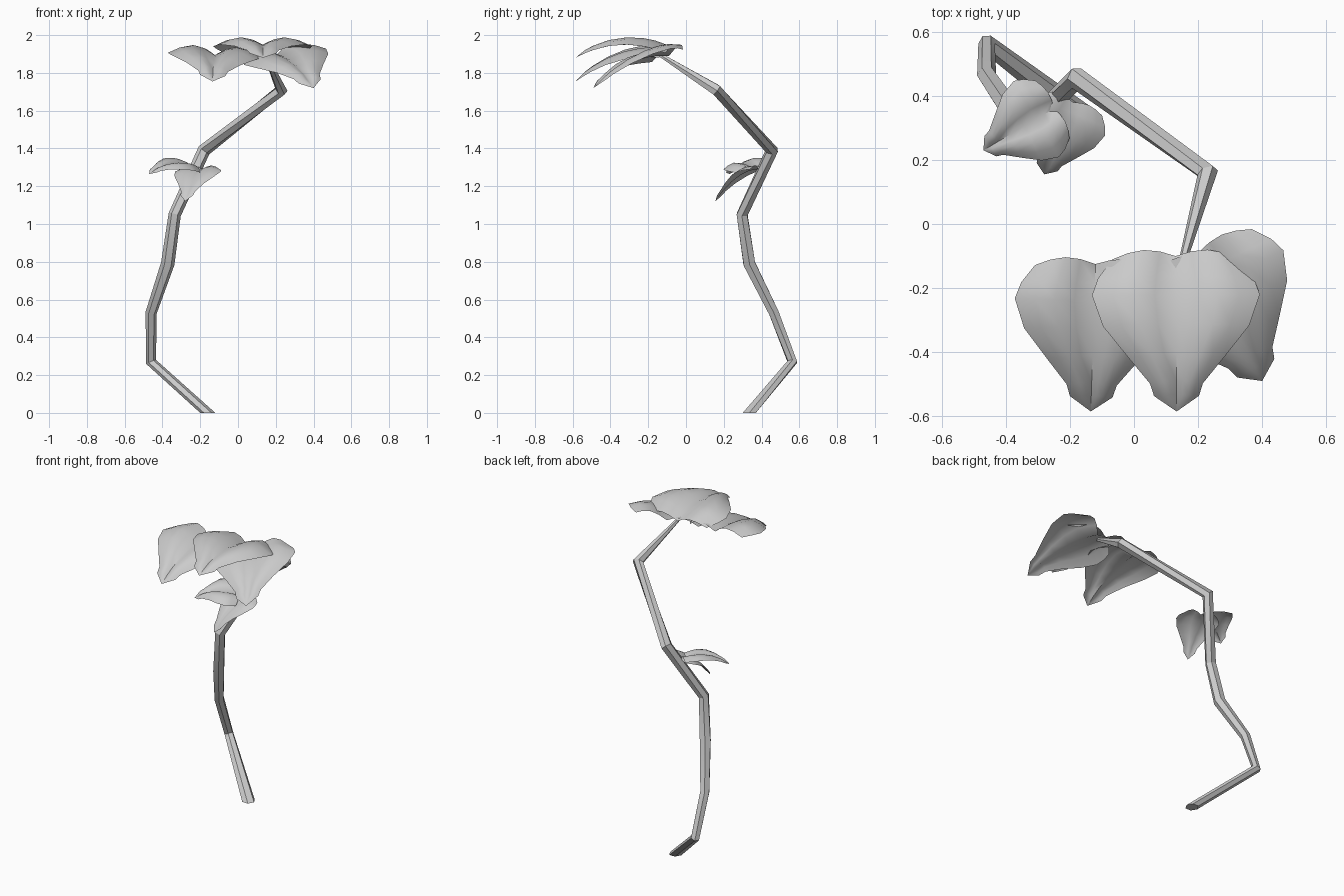
import bpy, bmesh, math
from mathutils import Vector

if "Cube" in bpy.data.objects:
    bpy.data.objects.remove(bpy.data.objects["Cube"])


def finish(name, bm, angle):
    bmesh.ops.remove_doubles(bm, verts=bm.verts, dist=0.0005)
    bmesh.ops.recalc_face_normals(bm, faces=bm.faces)
    mesh = bpy.data.meshes.new(name)
    bm.to_mesh(mesh)
    bm.free()
    ob = bpy.data.objects.new(name, mesh)
    bpy.context.collection.objects.link(ob)
    bpy.ops.object.select_all(action='DESELECT')
    ob.select_set(True)
    bpy.context.view_layer.objects.active = ob
    bpy.ops.object.shade_smooth_by_angle(angle=math.radians(angle))


def tube(name, path, sides=6):
    """Low-poly tube through (x, y, z, radius) points."""
    pts = [Vector(p[:3]) for p in path]
    bm = bmesh.new()
    rings = []
    for i, p in enumerate(pts):
        if i == 0:
            t = Vector((0, 0, 1))            # flat foot on the ground
        elif i == len(pts) - 1:
            t = (p - pts[i - 1]).normalized()
        else:
            t = ((p - pts[i - 1]).normalized() + (pts[i + 1] - p).normalized()).normalized()
        a = Vector((1, 0, 0))
        a = (a - t * a.dot(t)).normalized()
        b = t.cross(a)
        r = path[i][3]
        rings.append([bm.verts.new(p + r * (math.cos(k * math.tau / sides) * a
                                            + math.sin(k * math.tau / sides) * b))
                      for k in range(sides)])
    for r0, r1 in zip(rings, rings[1:]):
        for k in range(sides):
            n = (k + 1) % sides
            bm.faces.new((r0[k], r0[n], r1[n], r1[k]))
    bm.faces.new(rings[0])
    bm.faces.new(rings[-1])
    finish(name, bm, 25)


# heart-shaped outline: (midrib v, edge half width, edge v), in leaf lengths
ROWS = [(0, .41, .02), (.13, .5, .14), (.25, .54, .25), (.42, .47, .45),
        (.62, .31, .65), (.8, .17, .82), (.89, .145, .9), (1, .0, 1)]
COLS = 4


def leaf(name, base, tip, slope, arch, fold):
    """Arched leaf with a sunken midrib; slope tilts it sideways."""
    base, tip = Vector(base), Vector(tip)
    axis = tip - base
    length = axis.xy.length
    side = Vector((-axis.y, axis.x, 0)).normalized() * length
    side.z = slope * length
    up = Vector((0, 0, 1))
    bm = bmesh.new()
    grid = []
    for vm, ue, ve in ROWS:
        row = []
        for c in range(-COLS, COLS + 1):
            t = abs(c) / COLS
            bump = math.sin(math.pi * t)
            v = vm + (ve - vm) * t - (.05 * bump if vm == 0 else 0)
            h = arch * 4 * v * (1 - v) + fold * bump * (1 - vm)**.5
            row.append(bm.verts.new(base + axis * v + side * (ue * c / COLS) + up * h))
        grid.append(row)
    for r0, r1 in zip(grid, grid[1:]):
        for k in range(2 * COLS):
            bm.faces.new((r0[k], r0[k + 1], r1[k + 1], r1[k]))
    bmesh.ops.dissolve_degenerate(bm, dist=0.0001, edges=bm.edges)
    finish(name, bm, 60)


# crooked stem
tube("stem", [(-.16, .335, 0, .04), (-.46, .563, .27, .028), (-.46, .465, .53, .03),
              (-.372, .335, .79, .036), (-.335, .297, 1.05, .033), (-.18, .455, 1.39, .035),
              (.23, .16, 1.71, .033), (.14, -.16, 1.91, .01)])

# crown of three large leaves
leaf("top_leaf_middle", (.13, -.1, 1.9), (.133, -.585, 1.88), 0, .06, .05)
leaf("top_leaf_left", (-.12, -.125, 1.89), (-.135, -.585, 1.755), -.05, .05, .05)
leaf("top_leaf_right", (.2, -.09, 1.89), (.4, -.49, 1.72), .18, .05, .045)

# pair of small leaves halfway up
leaf("lower_leaf_left", (-.25, .36, 1.29), (-.47, .23, 1.265), -.2, .035, .03)
leaf("lower_leaf_right", (-.19, .38, 1.29), (-.28, .155, 1.12), 0, .04, .02)
